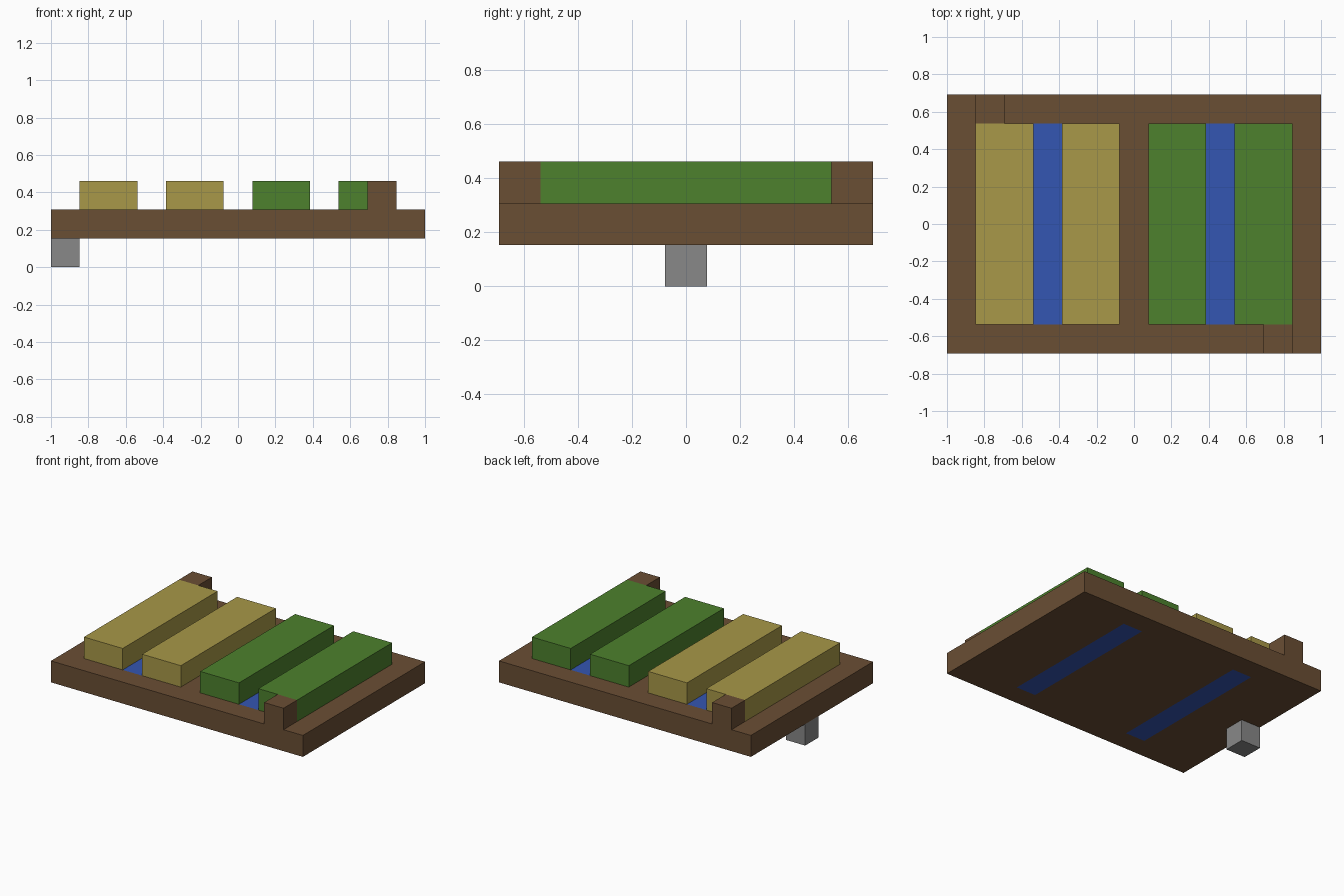
import bpy
import bmesh
from mathutils import Vector

if "Cube" in bpy.data.objects:
    bpy.data.objects.remove(bpy.data.objects["Cube"])

U = 1 / 13  # one grid unit; the bed is 26 x 18 units


def material(name, rgb):
    """Flat material from 0-255 display values, stored as linear."""
    m = bpy.data.materials.new(name)
    lin = [((c / 255 + 0.055) / 1.055) ** 2.4 for c in rgb]
    m.diffuse_color = (*lin, 1)
    m.use_nodes = True
    m.node_tree.nodes["Principled BSDF"].inputs["Base Color"].default_value = m.diffuse_color
    return m


SOIL = material("soil_brown", (106, 78, 52))
WHEAT = material("straw_yellow", (168, 152, 72))
LEAF = material("leaf_green", (77, 129, 45))
WATER = material("water_blue", (52, 86, 178))
STONE = material("stone_grey", (136, 136, 136))


def add_object(name, bm, mat):
    bmesh.ops.recalc_face_normals(bm, faces=bm.faces)
    mesh = bpy.data.meshes.new(name)
    bm.to_mesh(mesh)
    bm.free()
    mesh.materials.append(mat)
    obj = bpy.data.objects.new(name, mesh)
    bpy.context.collection.objects.link(obj)
    return obj


def box(name, x, y, z, mat):
    """Box from (low, high) pairs in grid units."""
    bm = bmesh.new()
    bmesh.ops.create_cube(bm, size=1)
    for v in bm.verts:
        v.co = Vector([U * (r[0] if c < 0 else r[1])
                       for c, r in zip(v.co, (x, y, z))])
    return add_object(name, bm, mat)


# Soil bed: slab with two open slots for the water channels
xs = (-13, -7, -5, 5, 7, 13)
ys = (-9, -7, 7, 9)
bm = bmesh.new()
grid = [[bm.verts.new((x * U, y * U, 2 * U)) for y in ys] for x in xs]
for i in range(len(xs) - 1):
    for j in range(len(ys) - 1):
        if j == 1 and i in (1, 3):
            continue
        bm.faces.new((grid[i][j], grid[i + 1][j],
                      grid[i + 1][j + 1], grid[i][j + 1]))
base = bm.faces[:]
top = bmesh.ops.extrude_face_region(bm, geom=base, use_keep_orig=True)
bmesh.ops.translate(bm, vec=(0, 0, 2 * U),
                    verts=[g for g in top["geom"] if isinstance(g, bmesh.types.BMVert)])
add_object("soil_bed", bm, SOIL)

# Water channels, flush with the slab above and below
for side, x in (("left", -7), ("right", 5)):
    box("water_channel_" + side, (x, x + 2), (-7, 7), (2, 4), WATER)

# Crop rows
for k, (x, mat) in enumerate(((-11, WHEAT), (-5, WHEAT), (1, LEAF), (7, LEAF))):
    box(f"crop_row_{k + 1}", (x, x + 4), (-7, 7), (4, 6), mat)

# Corner posts, diagonally opposite
box("front_post", (9, 11), (-9, -7), (4, 6), SOIL)
box("back_post", (-11, -9), (7, 9), (4, 6), SOIL)

# Stone block under the left edge
box("stone_foot", (-13, -11), (-1, 1), (0, 2), STONE)
